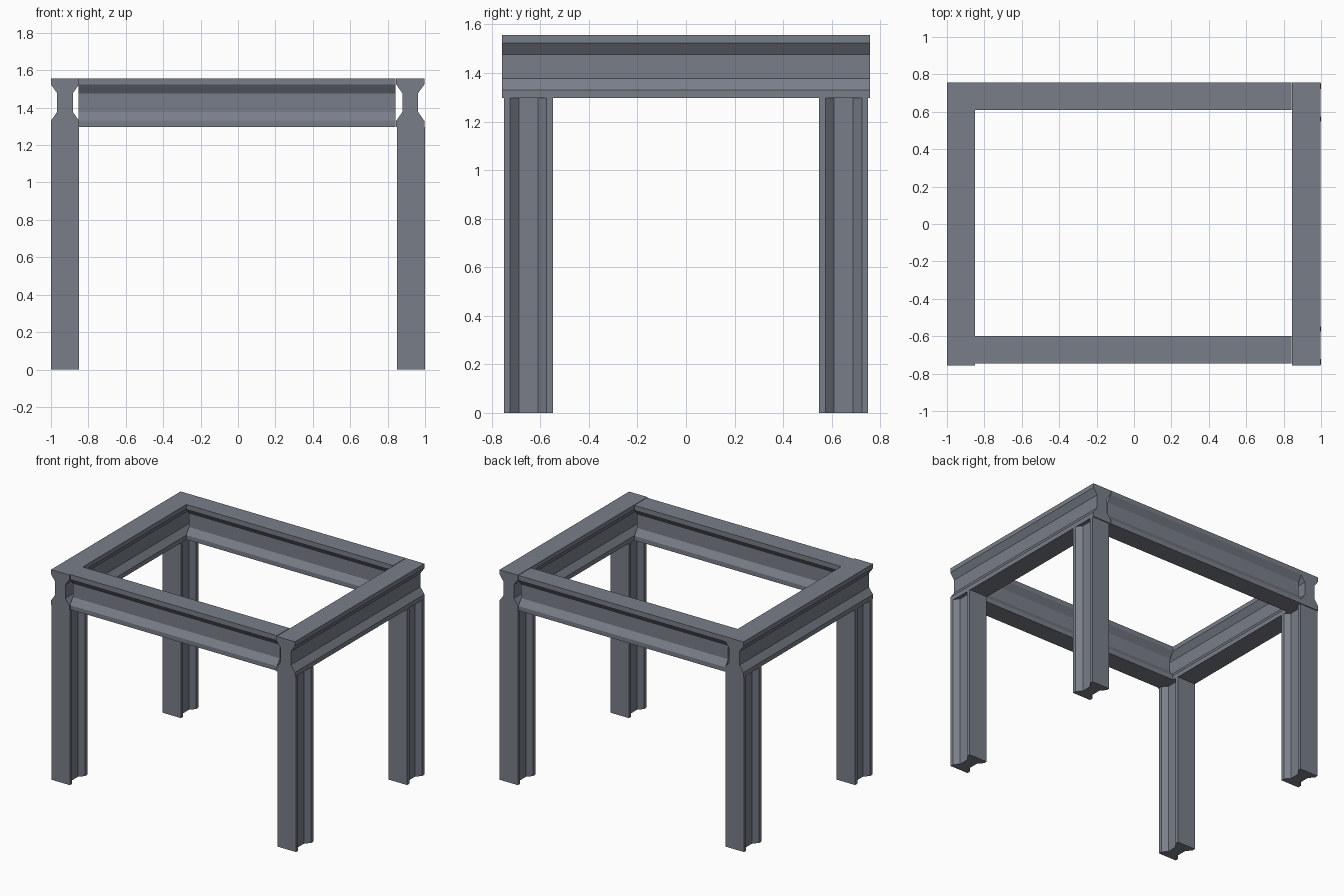
import bpy, bmesh
from mathutils import Vector

if "Cube" in bpy.data.objects:
    bpy.data.objects.remove(bpy.data.objects["Cube"])

steel = bpy.data.materials.new("blue grey steel")
steel.diffuse_color = (0.19, 0.21, 0.25, 1)
steel.use_nodes = True
steel.node_tree.nodes["Principled BSDF"].inputs["Base Color"].default_value = steel.diffuse_color


def i_section(width, height):
    """Tapered I profile: flanges at both ends of v, thin web in between."""
    w, h = width / 2, height / 2
    web, lip, neck = w * 0.56, h * 0.745, h * 0.385
    half = [(w, -h), (w, -lip), (web, -neck), (web, neck), (w, lip), (w, h)]
    return half + [(-u, v) for u, v in reversed(half)]


def girder(name, start, end, u_axis, v_axis, width, height):
    """Extrude the I profile from start to end (centre line)."""
    u_axis, v_axis = Vector(u_axis), Vector(v_axis)
    bm = bmesh.new()
    ring = [bm.verts.new(Vector(start) + u_axis * u + v_axis * v)
            for u, v in i_section(width, height)]
    cap = bm.faces.new(ring)
    out = bmesh.ops.extrude_face_region(bm, geom=[cap], use_keep_orig=True)
    moved = [g for g in out["geom"] if isinstance(g, bmesh.types.BMVert)]
    bmesh.ops.translate(bm, verts=moved, vec=Vector(end) - Vector(start))
    bmesh.ops.recalc_face_normals(bm, faces=bm.faces)
    mesh = bpy.data.meshes.new(name)
    bm.to_mesh(mesh)
    bm.free()
    mesh.materials.append(steel)
    obj = bpy.data.objects.new(name, mesh)
    bpy.context.collection.objects.link(obj)
    return obj


X, Y, Z = (1, 0, 0), (0, 1, 0), (0, 0, 1)
LEG_TOP, TOP = 1.297, 1.557
BEAM_H, BEAM_W = TOP - LEG_TOP, 0.15
MID = (TOP + LEG_TOP) / 2

# legs, flanges facing front and back
for sx, side in ((-1, "left"), (1, "right")):
    for sy, end in ((-1, "front"), (1, "back")):
        x, y = sx * 0.925, sy * 0.649
        girder(f"{end}_{side}_leg", (x, y, 0), (x, y, LEG_TOP), X, Y, 0.15, 0.202)

# side beams run the full depth
for name, x in (("left_beam", -0.925), ("right_beam", 0.921)):
    girder(name, (x, -0.757, MID), (x, 0.757, MID), X, Z, BEAM_W, BEAM_H)

# front and back beams fit between the side beams
for name, y in (("front_beam", -0.673), ("back_beam", 0.684)):
    girder(name, (-0.852, y, MID), (0.842, y, MID), Y, Z, 0.147, BEAM_H)
